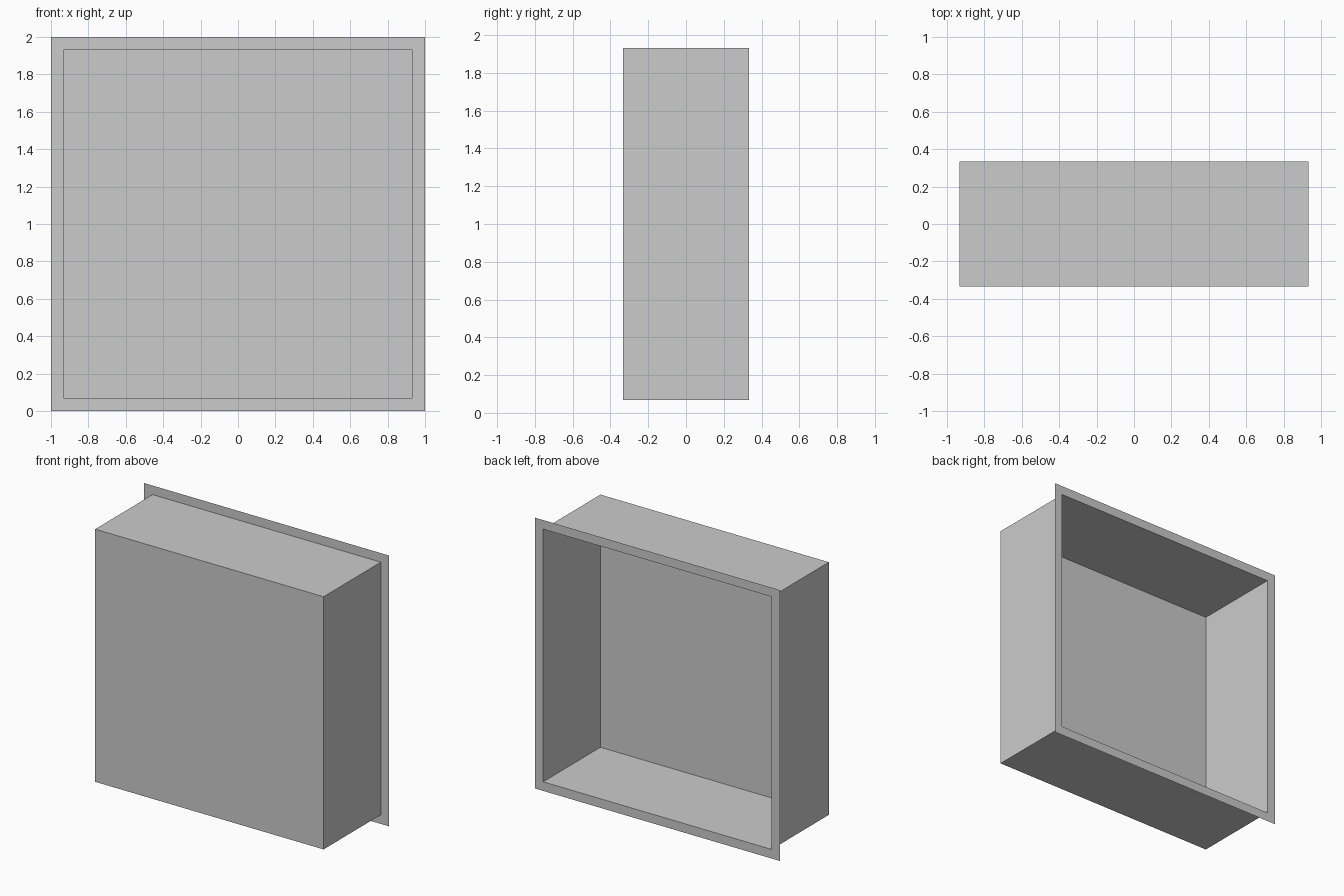
import bpy, bmesh
from mathutils import Matrix, Vector
from math import radians

if "Cube" in bpy.data.objects:
    bpy.data.objects.remove(bpy.data.objects["Cube"])

OUTER = 2.0      # flange width and height
RIM = 0.067      # flange border width
HALF_DEPTH = 0.334

bm = bmesh.new()

# Back plane, upright and facing +y
place = Matrix.Translation((0, HALF_DEPTH, OUTER / 2)) @ Matrix.Rotation(radians(-90), 4, 'X')
bmesh.ops.create_grid(bm, x_segments=1, y_segments=1, size=OUTER / 2, matrix=place)
panel = bm.faces[:][0]
bm.normal_update()

# Thin flange around the opening
bmesh.ops.inset_individual(bm, faces=[panel], thickness=RIM, use_even_offset=True)
panel = min(bm.faces, key=lambda f: (f.calc_center_median() - Vector((0, HALF_DEPTH, OUTER / 2))).length)

# Recess pushed forward: four thin walls and the closed front
recess = bmesh.ops.extrude_discrete_faces(bm, faces=[panel])["faces"][0]
bmesh.ops.translate(bm, verts=recess.verts[:], vec=Vector((0, -2 * HALF_DEPTH, 0)))

mesh = bpy.data.meshes.new("recessed_box")
bm.to_mesh(mesh)
bm.free()
box = bpy.data.objects.new("recessed_box", mesh)
bpy.context.collection.objects.link(box)
